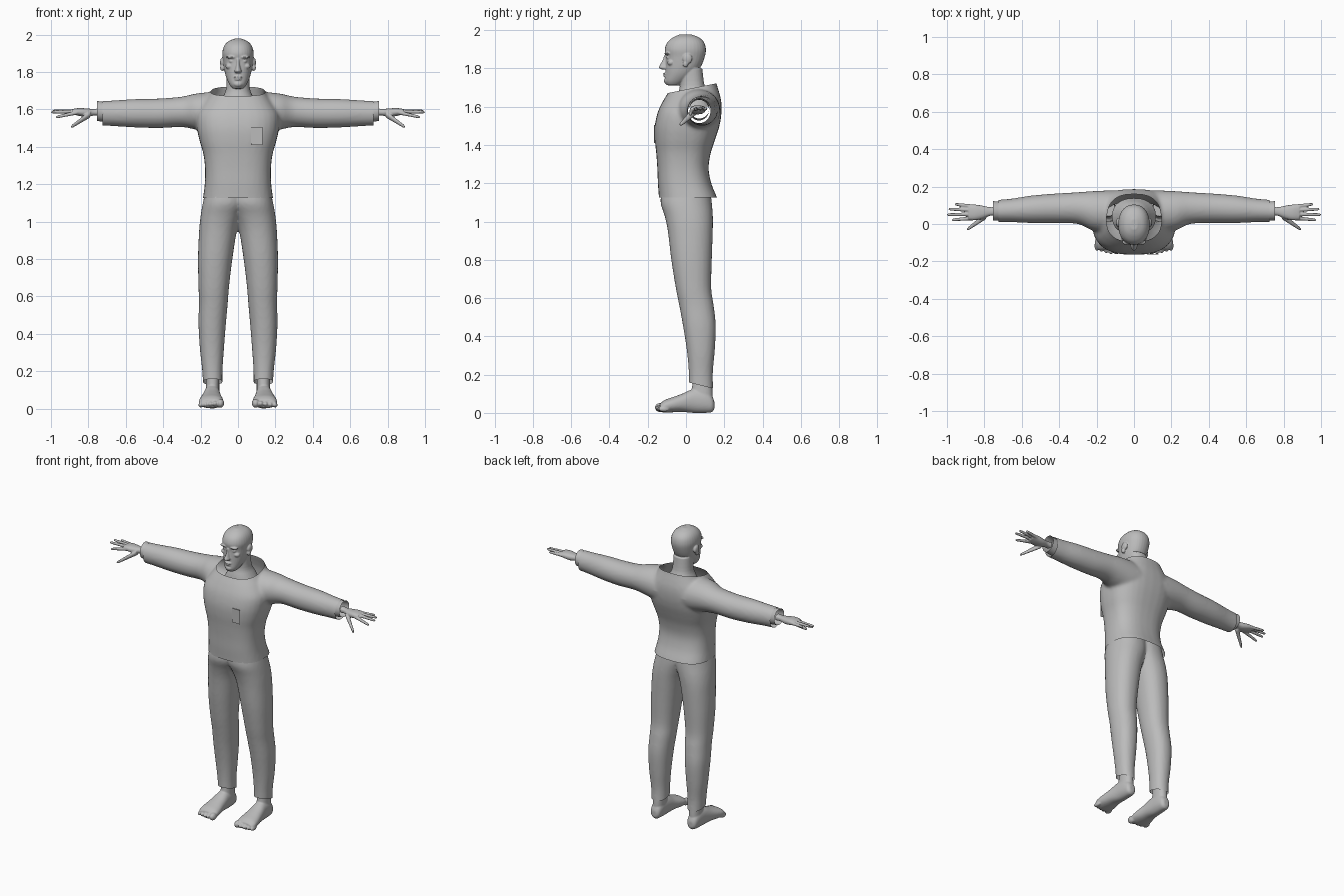
import bpy, bmesh, math
from mathutils import Matrix, Vector

grey = bpy.data.materials.new("plain_grey")
grey.diffuse_color = (0.5, 0.5, 0.5, 1)


def smooth_rings(rings, k=4):
    """Catmull-Rom interpolation between cross-sections."""
    out, n = [], len(rings)
    for i in range(n - 1):
        a, b, c, d = (rings[max(0, min(n - 1, j))] for j in (i - 1, i, i + 1, i + 2))
        for s in range(k):
            t = s / k
            out.append([0.5 * (2 * q + (r - p) * t + (2 * p - 5 * q + 4 * r - w) * t * t
                               + (3 * q - p - 3 * r + w) * t ** 3)
                        for p, q, r, w in zip(a, b, c, d)])
    return out + [list(rings[-1])]


def loft(bm, rings, axis="z", p=2.2, sides=32, both=False, caps=True):
    """Each ring: position along axis, then min/max of the two other axes."""
    for s in ((1, -1) if both else (1,)):
        prev = first = None
        for t, u0, u1, v0, v1 in smooth_rings(rings):
            loop = []
            for i in range(sides):
                a = 2 * math.pi * i / sides
                c, q = math.cos(a), math.sin(a)
                u = (u0 + u1) / 2 + (u1 - u0) / 2 * math.copysign(abs(c) ** (2 / p), c)
                v = (v0 + v1) / 2 + (v1 - v0) / 2 * math.copysign(abs(q) ** (2 / p), q)
                x, y, z = {"z": (u, v, t), "x": (t, u, v), "y": (u, t, v)}[axis]
                loop.append(bm.verts.new((s * x, y, z)))
            if prev:
                for i in range(sides):
                    j = (i + 1) % sides
                    bm.faces.new((prev[i], prev[j], loop[j], loop[i]))
            first, prev = first or loop, loop
        if caps:
            bm.faces.new(first)
            bm.faces.new(prev)


def blob(bm, pos, radii, both=False):
    for s in ((1, -1) if both else (1,)):
        m = Matrix.Translation((s * pos[0], pos[1], pos[2])) @ Matrix.Diagonal((*radii, 1))
        bmesh.ops.create_uvsphere(bm, u_segments=20, v_segments=12, radius=1, matrix=m)


def finger(bm, a, b, r0, r1):
    rings = []
    for t, f in ((0, 1), (0.5, 1), (0.88, 1), (0.97, 0.8), (1, 0.35)):
        c, r = Vector(a).lerp(Vector(b), t), (r0 + (r1 - r0) * t) * f
        rings.append((c.x, c.y - r, c.y + r, c.z - r, c.z + r))
    loft(bm, rings, "x", 2, 12, both=True)


def finish(name, bm, voxel=0, smooth=0, cuts=()):
    """Fuse overlapping volumes into one skin, then trim openings by planes."""
    bmesh.ops.recalc_face_normals(bm, faces=bm.faces[:])
    me = bpy.data.meshes.new(name)
    bm.to_mesh(me)
    bm.free()
    ob = bpy.data.objects.new(name, me)
    bpy.context.collection.objects.link(ob)
    if voxel:
        m = ob.modifiers.new("fuse", "REMESH")
        m.mode, m.voxel_size = "VOXEL", voxel
        if smooth:
            m = ob.modifiers.new("relax", "SMOOTH")
            m.factor, m.iterations = 0.5, smooth
        dg = bpy.context.evaluated_depsgraph_get()
        me = bpy.data.meshes.new_from_object(ob.evaluated_get(dg))
        ob.modifiers.clear()
        ob.data = me
    bm = bmesh.new()
    bm.from_mesh(me)
    for co, no in cuts:
        bmesh.ops.bisect_plane(bm, geom=bm.verts[:] + bm.edges[:] + bm.faces[:],
                               plane_co=co, plane_no=no, clear_outer=True)
    for f in bm.faces:
        f.smooth = True
    bm.to_mesh(me)
    bm.free()
    me.materials.clear()
    me.materials.append(grey)
    return ob


# Jacket: torso and sleeves, open at hem, cuffs and neck
bm = bmesh.new()
loft(bm, [(1.08, -.195, .195, -.14, .175), (1.13, -.187, .187, -.142, .16),
          (1.2, -.178, .178, -.147, .132), (1.28, -.176, .176, -.15, .118),
          (1.36, -.185, .185, -.156, .13), (1.43, -.205, .205, -.163, .153),
          (1.5, -.22, .22, -.163, .175), (1.57, -.222, .222, -.148, .186),
          (1.63, -.19, .19, -.12, .184), (1.68, -.155, .155, -.09, .172),
          (1.72, -.135, .135, -.075, .16), (1.78, -.125, .125, -.07, .15)], p=2.6)
loft(bm, [(0, -.04, .18, 1.48, 1.66), (.12, -.05, .18, 1.47, 1.69),
          (.22, -.035, .176, 1.49, 1.685), (.3, 0, .17, 1.505, 1.668),
          (.42, .005, .163, 1.5, 1.658), (.55, .005, .152, 1.503, 1.655),
          (.66, .01, .135, 1.51, 1.648), (.78, .01, .125, 1.515, 1.643)], "x", 2, both=True)
finish("jacket", bm, .01, 6, [((0, 0, 1.125), (0, 0, -1)), ((.725, 0, 0), (1, 0, 0)),
                              ((-.725, 0, 0), (-1, 0, 0)), ((0, 0, 1.69), (0, -.2, 1))])

# Inner cuffs
bm = bmesh.new()
loft(bm, [(.68, .018, .12, 1.528, 1.636), (.71, .018, .12, 1.532, 1.638),
          (.753, .018, .122, 1.538, 1.645)], "x", 2, both=True, caps=False)
finish("inner_cuffs", bm)

# Trousers: two legs joined at the hips, open at waist and ankles
bm = bmesh.new()
loft(bm, [(1.18, -.05, .17, -.125, .125), (1.1, -.05, .188, -.133, .135),
          (1.03, -.02, .2, -.112, .14), (.95, .006, .208, -.095, .14),
          (.8, .03, .214, -.077, .135), (.65, .048, .211, -.053, .132),
          (.56, .055, .209, -.035, .145), (.45, .065, .211, -.015, .156),
          (.32, .075, .204, .005, .15), (.2, .083, .191, .015, .14),
          (.08, .083, .185, .015, .145)], both=True)
finish("trousers", bm, .01, 4, [((0, 0, 1.16), (0, 0, 1)), ((0, .08, .143), (0, -.25, -1))])

# Bare feet with toes
bm = bmesh.new()
loft(bm, [(.148, .12, .155, .02, .06), (.135, .105, .17, .004, .09), (.1, .098, .178, 0, .12),
          (.04, .094, .184, 0, .125), (-.02, .088, .195, .005, .1), (-.07, .08, .205, .003, .082),
          (-.11, .078, .209, .002, .068), (-.135, .085, .2, .005, .05)], "y", both=True)
loft(bm, [(.05, .1, .175, .02, .14), (.12, .1, .172, .03, .138), (.22, .1, .17, .04, .13)], both=True)
for i in range(5):
    r = (.02, .0135, .013, .0125, .012)[i]
    blob(bm, (.094 + .0255 * i + (.003 if i else 0), -.134 + .006 * max(0, i - 1), .028 - .002 * i),
         (r, .029, r * 1.2), True)
finish("feet", bm, .005, 3)

# Hands with four fingers and a thumb
bm = bmesh.new()
loft(bm, [(.735, .045, .092, 1.565, 1.607), (.77, .044, .09, 1.567, 1.602),
          (.81, .028, .098, 1.56, 1.605), (.85, .02, .104, 1.565, 1.607),
          (.885, .024, .102, 1.575, 1.602)], "x", 2.3, 24, both=True)
for a, b in (((.86, .031, 1.583), (.973, .022, 1.558)), ((.86, .052, 1.589), (1.0, .05, 1.585)),
             ((.86, .074, 1.589), (.992, .08, 1.592)), ((.86, .093, 1.586), (.957, .106, 1.59))):
    finger(bm, a, b, .0115, .0075)
finger(bm, (.79, .045, 1.575), (.893, -.03, 1.505), .019, .009)
finish("hands", bm, .004, 3)

# Head and neck
bm = bmesh.new()
loft(bm, [(1.712, -.03, .03, -.1, -.03), (1.733, -.046, .046, -.11, .0), (1.77, -.063, .063, -.108, .045),
          (1.81, -.073, .073, -.107, .078), (1.86, -.08, .08, -.106, .098),
          (1.9, -.084, .084, -.111, .104), (1.937, -.075, .075, -.097, .094),
          (1.963, -.053, .053, -.066, .066), (1.978, -.018, .018, -.03, .026)], p=2.2)
loft(bm, [(1.6, -.12, .12, -.06, .14), (1.66, -.085, .085, -.045, .12),
          (1.71, -.064, .064, -.032, .097), (1.8, -.06, .06, -.035, .085)])
loft(bm, [(1.795, -.014, .014, -.128, -.08), (1.804, -.019, .019, -.142, -.08),
          (1.82, -.014, .014, -.135, -.08), (1.845, -.009, .009, -.122, -.08),
          (1.87, -.01, .01, -.113, -.08)], p=2)                       # nose
blob(bm, (.034, -.096, 1.879), (.03, .017, .008), True)               # brows
blob(bm, (.033, -.09, 1.857), (.015, .013, .009), True)               # eyes
blob(bm, (.045, -.078, 1.83), (.022, .02, .016), True)                # cheeks
blob(bm, (0, -.107, 1.772), (.023, .013, .006))                       # upper lip
blob(bm, (0, -.106, 1.76), (.02, .012, .006))                         # lower lip
blob(bm, (0, -.1, 1.735), (.024, .016, .016))                         # chin
for z, y, ry, rz in ((1.85, .008, .025, .027), (1.823, -.002, .014, .018)):
    blob(bm, (.084, y, z), (.012, ry, rz), True)                      # ears
finish("head", bm, .004, 2)

# Chest pocket plate
bm = bmesh.new()
bmesh.ops.create_cube(bm, size=1, matrix=Matrix.Translation((.1, -.164, 1.457))
                      @ Matrix.Diagonal((.06, .004, .095, 1)))
plate = finish("chest_pocket", bm)
for f in plate.data.polygons:
    f.use_smooth = False
